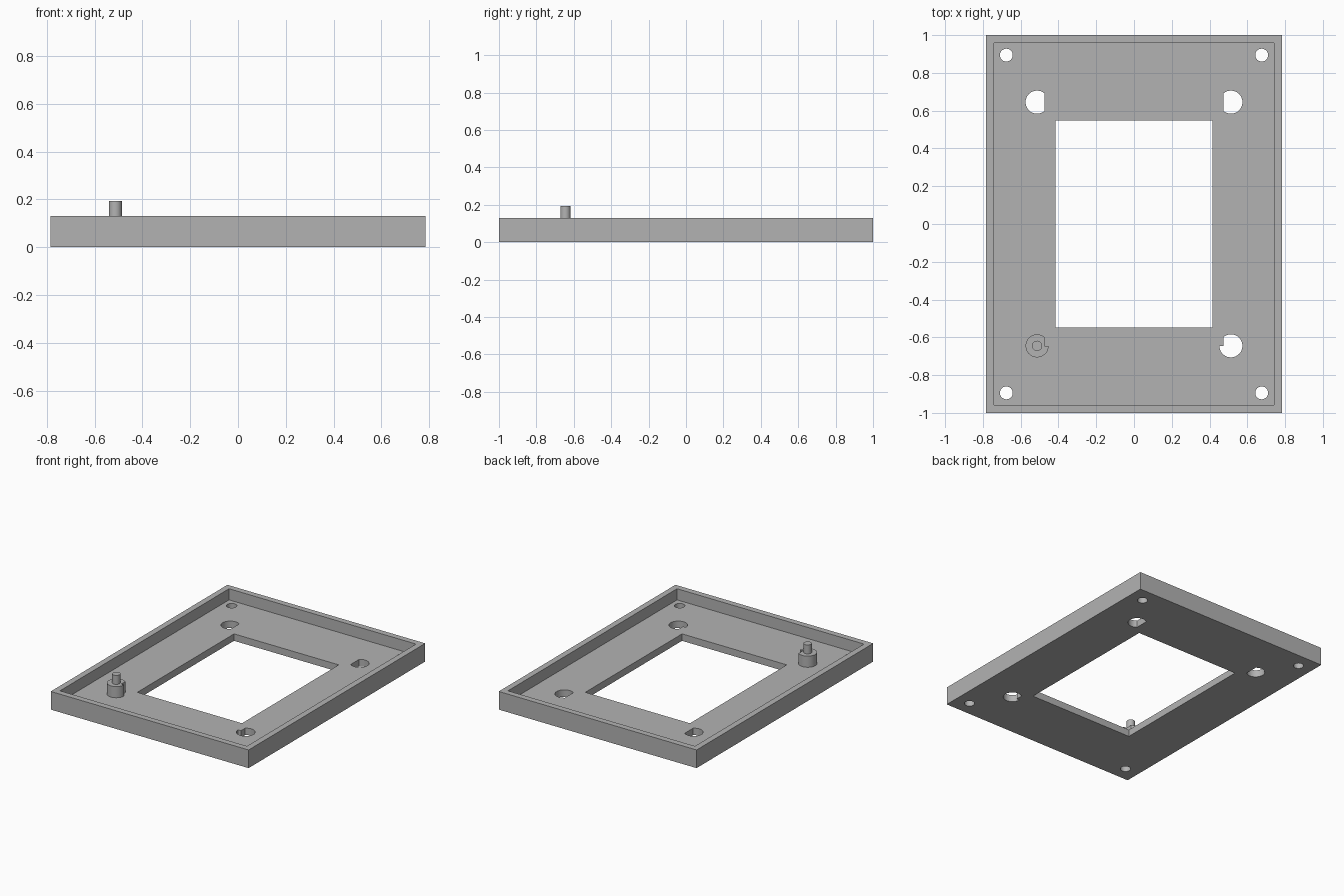
import bpy
import bmesh
from math import acos, cos, sin, pi

cube = bpy.data.objects.get("Cube")
if cube:
    bpy.data.objects.remove(cube, do_unlink=True)

HALF_X, HALF_Y = 0.784, 1.0
FLOOR, RIM, PIN_TOP = 0.05, 0.13, 0.194
MOUNT_X, MOUNT_Y, MOUNT_R, FLAT = 0.513, 0.645, 0.061, 0.038

grey = bpy.data.materials.new("plain grey")
grey.use_nodes = True
colour = (0.45, 0.45, 0.45, 1)
grey.diffuse_color = colour
grey.node_tree.nodes["Principled BSDF"].inputs["Base Color"].default_value = colour


def rectangle(hx, hy):
    return [(-hx, -hy), (hx, -hy), (hx, hy), (-hx, hy)]


def arc(cx, cy, r, start=0.0, end=2 * pi, steps=48, flip=1):
    """Points along an arc; flip = -1 mirrors it left to right."""
    return [(cx + flip * r * cos(start + (end - start) * i / steps),
             cy + r * sin(start + (end - start) * i / steps))
            for i in range(steps + 1)]


def circle(cx, cy, r):
    return arc(cx, cy, r)[:-1]


def flat_sided(cx, cy, flip):
    """Circle with a flat on its inner side."""
    a = acos(FLAT / MOUNT_R)
    return arc(cx, cy, MOUNT_R, a, 2 * pi - a, flip=flip)


def notched(cx, cy, flip):
    """Circle with a corner notch on its inner, rear side."""
    a = acos(FLAT / MOUNT_R)
    return arc(cx, cy, MOUNT_R, a, 2 * pi, flip=flip) + [(cx + flip * FLAT, cy)]


def prisms(name, outlines, z0, z1):
    """One object made of upright prisms over the given outlines."""
    bm = bmesh.new()
    for outline in outlines:
        base = bm.faces.new([bm.verts.new((x, y, z0)) for x, y in outline])
        top = bmesh.ops.extrude_face_region(bm, geom=[base])["geom"]
        bmesh.ops.translate(bm, vec=(0, 0, z1 - z0),
                            verts=[v for v in top if isinstance(v, bmesh.types.BMVert)])
    bmesh.ops.recalc_face_normals(bm, faces=bm.faces)
    mesh = bpy.data.meshes.new(name)
    bm.to_mesh(mesh)
    bm.free()
    mesh.materials.append(grey)
    obj = bpy.data.objects.new(name, mesh)
    bpy.context.collection.objects.link(obj)
    return obj


def select(obj):
    bpy.ops.object.select_all(action="DESELECT")
    obj.select_set(True)
    bpy.context.view_layer.objects.active = obj


def cut(obj, cutter):
    cutter.hide_render = True
    mod = obj.modifiers.new("cut", "BOOLEAN")
    mod.operation = "DIFFERENCE"
    mod.solver = "EXACT"
    mod.object = cutter
    select(obj)
    bpy.ops.object.modifier_apply(modifier=mod.name)
    bpy.data.objects.remove(cutter, do_unlink=True)


# Tray: a block hollowed to leave a floor and a thin rim
tray = prisms("tray", [rectangle(HALF_X, HALF_Y)], 0, RIM)
cut(tray, prisms("recess_cutter", [rectangle(0.741, 0.957)], FLOOR, RIM + 0.1))

# Central window, corner screw holes and mounting holes
holes = [rectangle(0.415, 0.548)]
holes += [circle(sx * 0.676, sy * 0.894, 0.034) for sx in (-1, 1) for sy in (-1, 1)]
holes += [flat_sided(-side * MOUNT_X, MOUNT_Y, side) for side in (-1, 1)]
holes.append(notched(MOUNT_X, -MOUNT_Y, -1))
cut(tray, prisms("hole_cutter", holes, -0.1, RIM + 0.1))

# Notched post with a locating pin
post = prisms("post", [notched(-MOUNT_X, -MOUNT_Y, 1)], FLOOR, RIM)
pin = prisms("pin", [circle(-MOUNT_X, -MOUNT_Y, 0.027)], RIM, PIN_TOP)

for part in (tray, post, pin):
    select(part)
    bpy.ops.object.shade_smooth_by_angle(angle=pi / 6)
